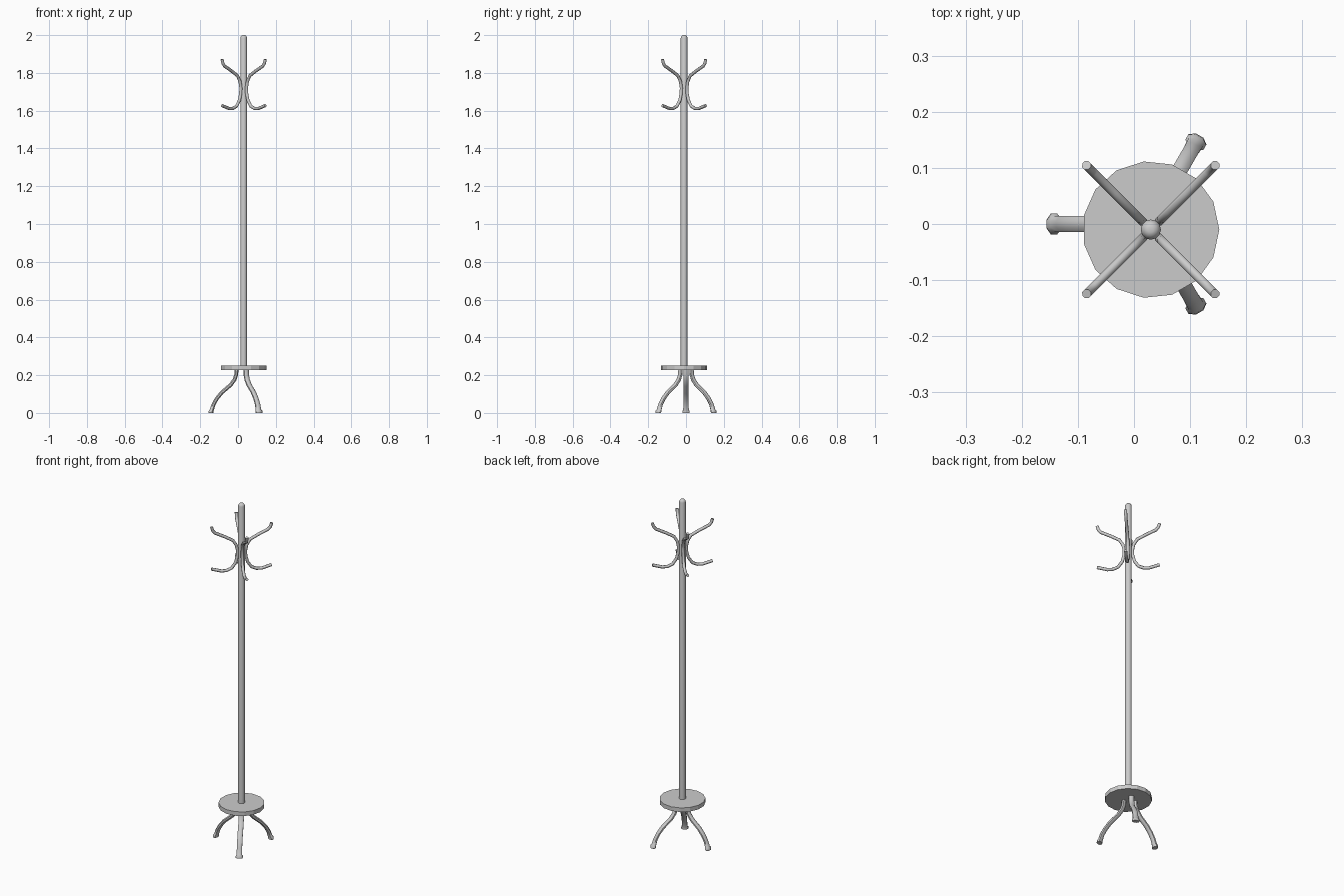
import bpy, bmesh, math
from mathutils import Vector

if "Cube" in bpy.data.objects:
    bpy.data.objects.remove(bpy.data.objects["Cube"])

CX, CY = 0.03, -0.01      # pole axis
LX, LY = 0.026, 0.0       # leg axis


def finish(bm, name, angle):
    bmesh.ops.recalc_face_normals(bm, faces=bm.faces)
    me = bpy.data.meshes.new(name)
    bm.to_mesh(me)
    bm.free()
    ob = bpy.data.objects.new(name, me)
    bpy.context.collection.objects.link(ob)
    bpy.ops.object.select_all(action='DESELECT')
    ob.select_set(True)
    bpy.context.view_layer.objects.active = ob
    bpy.ops.object.shade_smooth_by_angle(angle=math.radians(angle))
    return ob


def skin(bm, rings):
    """Bridge successive vertex rings and cap both ends."""
    n = len(rings[0])
    for a, b in zip(rings, rings[1:]):
        for i in range(n):
            j = (i + 1) % n
            bm.faces.new((a[i], a[j], b[j], b[i]))
    bm.faces.new(rings[0])
    bm.faces.new(rings[-1])


def lathe(name, profile, sides, angle):
    bm = bmesh.new()
    rings = [[bm.verts.new((CX + r * math.cos(math.tau * i / sides),
                            CY + r * math.sin(math.tau * i / sides), z))
              for i in range(sides)] for r, z in profile]
    skin(bm, rings)
    return finish(bm, name, angle)


def bent_bar(name, path, centre, azimuth, sides, flat_end=False):
    """Sweep an oval along (radius, z, half width, half thickness) points."""
    bm = bmesh.new()
    out = Vector((math.cos(azimuth), math.sin(azimuth), 0))
    side = Vector((-out.y, out.x, 0))
    up = Vector((0, 0, 1))
    rings = []
    for k, (r, z, w, t) in enumerate(path):
        p, q = path[max(k - 1, 0)], path[min(k + 1, len(path) - 1)]
        tan = Vector((q[0] - p[0], q[1] - p[1])).normalized()
        if flat_end and k in (0, len(path) - 1):
            tan = Vector((0, -1))
        nrm = out * -tan.y + up * tan.x
        c = Vector((centre[0], centre[1], z)) + out * r
        rings.append([bm.verts.new(c + side * w * math.cos(a) + nrm * t * math.sin(a))
                      for a in (math.tau * (i + 0.5) / sides for i in range(sides))])
    skin(bm, rings)
    return finish(bm, name, 50)


# Pole with rounded top
lathe("pole", [(0.018, 0.24), (0.018, 1.985), (0.016, 1.992), (0.011, 1.998), (0.005, 2.0)], 12, 60)

# Base disc
lathe("base_disc", [(0.122, 0.226), (0.122, 0.25)], 15, 20)

# Three splayed legs
leg = [(0.033, 0.235, 0.015, 0.011), (0.036, 0.20, 0.015, 0.011),
       (0.045, 0.175, 0.015, 0.011), (0.065, 0.148, 0.015, 0.011),
       (0.112, 0.108, 0.015, 0.011), (0.138, 0.076, 0.015, 0.011),
       (0.155, 0.046, 0.015, 0.011), (0.165, 0.015, 0.016, 0.012),
       (0.168, 0.010, 0.020, 0.014), (0.169, 0.0, 0.020, 0.014)]
for i in range(3):
    bent_bar(f"leg_{i + 1}", leg, (LX, LY), math.radians(60 + 120 * i), 8, True)

# Four double coat hooks
hook = [(0.162, 1.872), (0.155, 1.85), (0.143, 1.836), (0.092, 1.811), (0.046, 1.785),
        (0.028, 1.755), (0.021, 1.72), (0.023, 1.69), (0.032, 1.655),
        (0.053, 1.624), (0.080, 1.612), (0.108, 1.611), (0.162, 1.627)]
for i in range(4):
    bent_bar(f"hook_{i + 1}", [(r, z, 0.0085, 0.0085) for r, z in hook],
             (CX, CY), math.radians(45 + 90 * i), 8)
